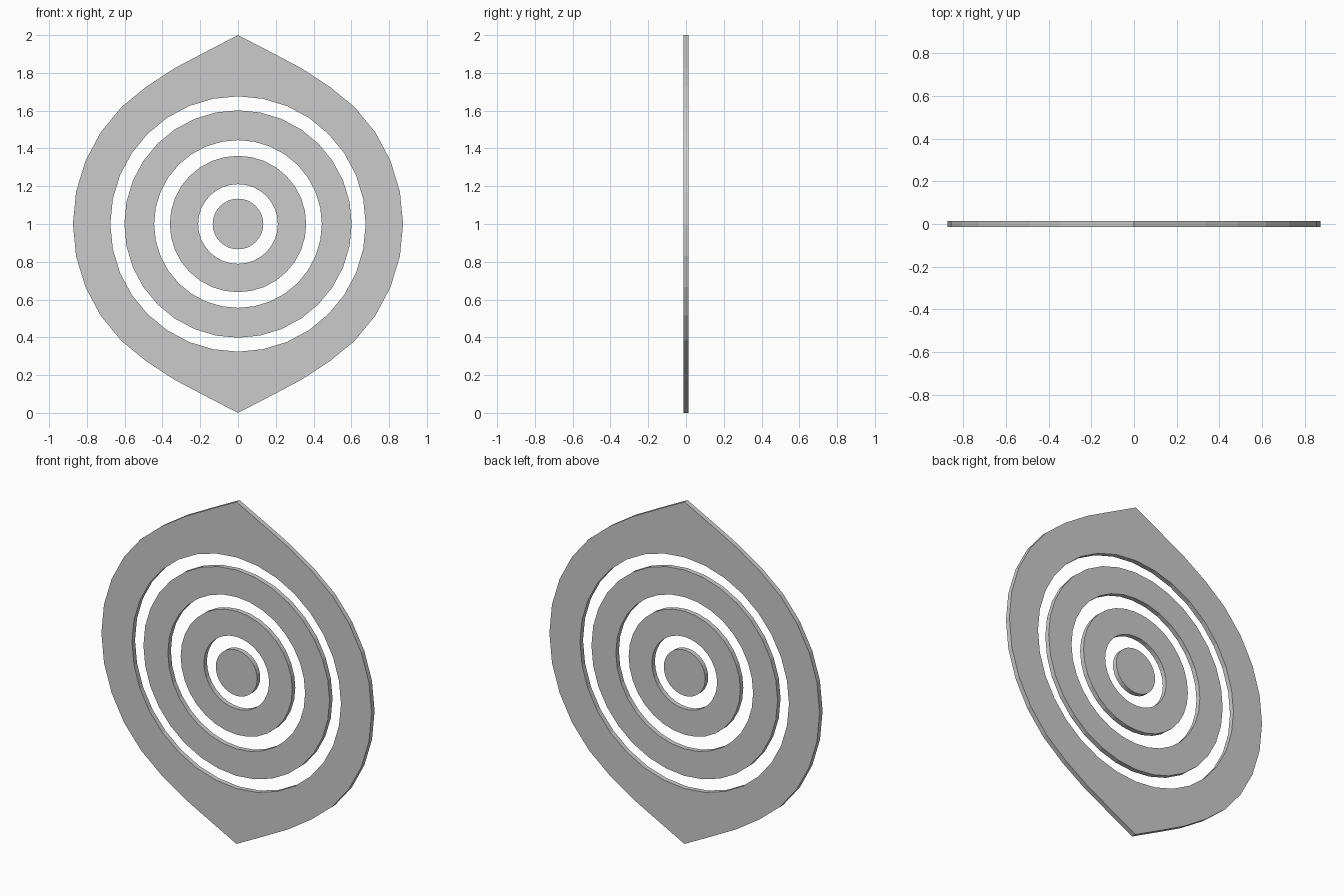
import bpy, bmesh
from math import sin, cos, pi, radians

if "Cube" in bpy.data.objects:
    bpy.data.objects.remove(bpy.data.objects["Cube"])

SEGMENTS = 32
HALF_THICK = 0.014
CENTRE_Z = 1.0


def circle(radius):
    return [(radius * cos(2 * pi * i / SEGMENTS), radius * sin(2 * pi * i / SEGMENTS))
            for i in range(SEGMENTS)]


def plate(name, outer, inner=None):
    """Flat upright plate from an outer loop, with an optional matching hole."""
    bm = bmesh.new()

    def loop(points, y):
        return [bm.verts.new((x, y, z + CENTRE_Z)) for x, z in points]

    n = len(outer)
    of, ob = loop(outer, -HALF_THICK), loop(outer, HALF_THICK)
    if inner:
        nf, nb = loop(inner, -HALF_THICK), loop(inner, HALF_THICK)
    else:
        bm.faces.new(of)
        bm.faces.new(ob[::-1])
    for i in range(n):
        j = (i + 1) % n
        bm.faces.new((of[i], ob[i], ob[j], of[j]))
        if inner:
            bm.faces.new((nf[i], nf[j], nb[j], nb[i]))
            bm.faces.new((of[i], of[j], nf[j], nf[i]))
            bm.faces.new((ob[i], nb[i], nb[j], ob[j]))
    bmesh.ops.recalc_face_normals(bm, faces=bm.faces[:])
    mesh = bpy.data.meshes.new(name)
    bm.to_mesh(mesh)
    bm.free()
    obj = bpy.data.objects.new(name, mesh)
    bpy.context.collection.objects.link(obj)
    return obj


# Outer rim: round sides drawn out to a point at top and bottom
rim = circle(0.874)
quarter = SEGMENTS // 4
for tip, sign in ((quarter, 1), (3 * quarter, -1)):
    rim[tip] = (0, sign * 1.0)
    for side in (-1, 1):
        x_sign = -side * sign
        rim[tip + side] = (x_sign * 0.178, sign * 0.908)
        rim[tip + 2 * side] = (x_sign * 0.335, sign * 0.825)
plate("pointed_rim", rim, circle(0.676))

# Concentric rings and centre disc
plate("middle_ring", circle(0.602), circle(0.444))
plate("inner_ring", circle(0.361), circle(0.211))
plate("centre_disc", circle(0.134))
